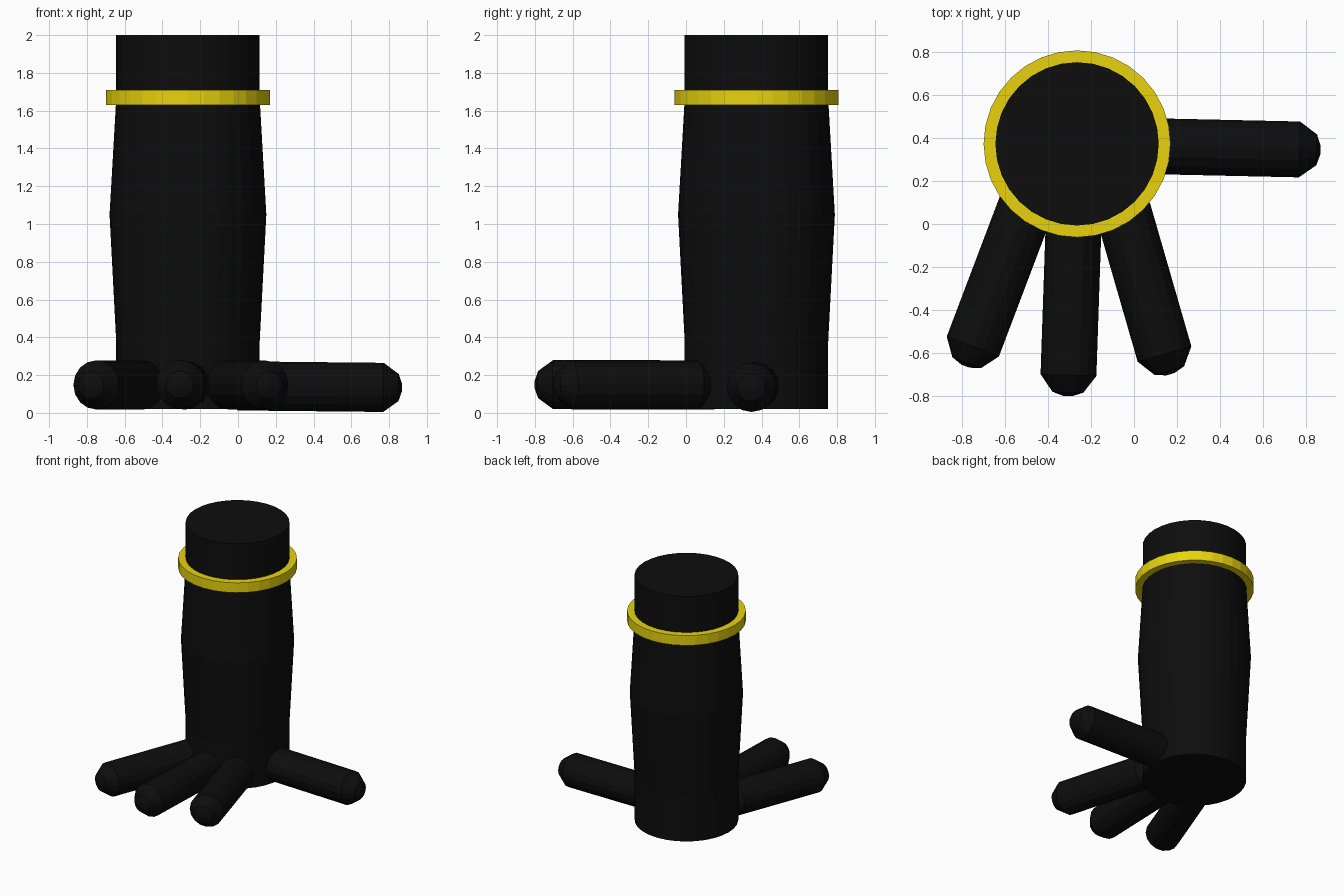
import bpy, bmesh, math
from mathutils import Vector

if "Cube" in bpy.data.objects:
    bpy.data.objects.remove(bpy.data.objects["Cube"])

LEG = Vector((-0.265, 0.373, 0))


def material(name, color):
    m = bpy.data.materials.new(name)
    m.diffuse_color = color
    m.use_nodes = True
    m.node_tree.nodes["Principled BSDF"].inputs["Base Color"].default_value = m.diffuse_color
    return m


black = material("black", (0.004, 0.004, 0.004, 1))
yellow = material("yellow", (0.8, 0.65, 0.004, 1))


def lathe(name, profile, sides, mat, location, axis=(0, 0, 1), closed=False):
    """Revolve (radius, height) points about the given axis."""
    bm = bmesh.new()
    rings = []
    for r, h in profile:
        rings.append([bm.verts.new((r * math.cos(2 * math.pi * i / sides),
                                    r * math.sin(2 * math.pi * i / sides), h))
                      for i in range(sides)])
    pairs = list(zip(rings, rings[1:]))
    if closed:
        pairs.append((rings[-1], rings[0]))
    for a, b in pairs:
        for i in range(sides):
            j = (i + 1) % sides
            bm.faces.new((a[i], a[j], b[j], b[i]))
    if not closed:
        bm.faces.new(rings[0][::-1])
        bm.faces.new(rings[-1])
    bmesh.ops.recalc_face_normals(bm, faces=bm.faces)
    mesh = bpy.data.meshes.new(name)
    bm.to_mesh(mesh)
    bm.free()
    mesh.materials.append(mat)
    ob = bpy.data.objects.new(name, mesh)
    bpy.context.collection.objects.link(ob)
    ob.location = location
    ob.rotation_mode = 'QUATERNION'
    ob.rotation_quaternion = Vector(axis).to_track_quat('Z', 'Y')
    return ob


# Leg with a slight bulge at mid height
lathe("leg", [(0.38, 0.02), (0.38, 0.38), (0.415, 1.05), (0.38, 1.66), (0.38, 2.0)],
      32, black, LEG)

# Ankle band
lathe("band", [(0.375, 1.63), (0.435, 1.63), (0.435, 1.71), (0.375, 1.71)],
      32, yellow, LEG, closed=True)


# Toes: blunt-tipped rods from inside the leg to the tip shoulder
def toe(name, start, end):
    start, end = Vector(start), Vector(end)
    n = (end - start).length
    lathe(name, [(0.07, -0.08), (0.13, 0), (0.13, n), (0.072, n + 0.08), (0.02, n + 0.098)],
          16, black, start, end - start)


toe("toe_left", (-0.50, 0.09, 0.148), (-0.75, -0.57, 0.148))
toe("toe_middle", (-0.276, 0.15, 0.148), (-0.305, -0.703, 0.15))
toe("toe_right", (-0.05, 0.06, 0.148), (0.142, -0.605, 0.148))
toe("toe_side", (0.0, 0.364, 0.143), (0.77, 0.347, 0.135))
